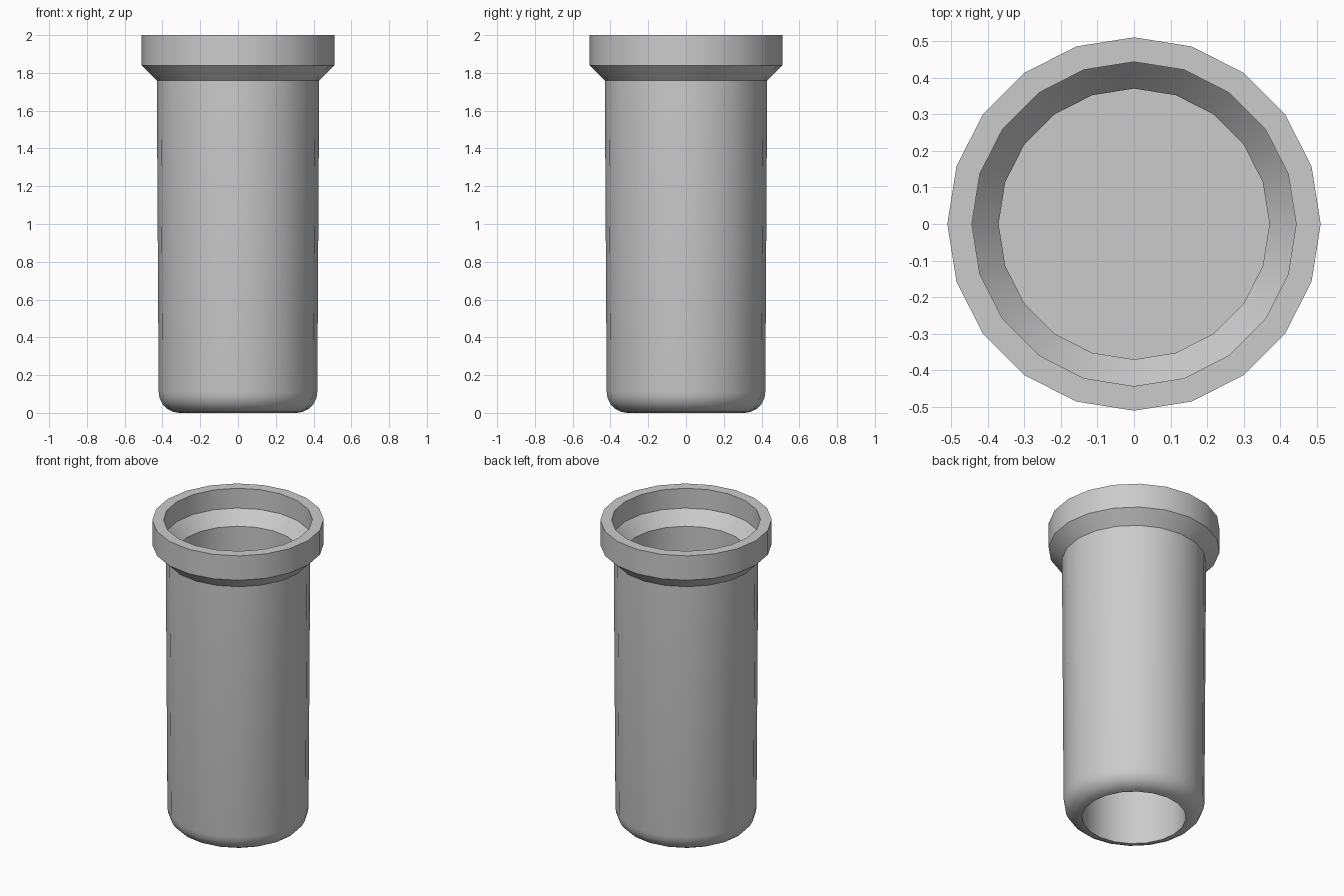
import bpy, bmesh, math

if "Cube" in bpy.data.objects:
    bpy.data.objects.remove(bpy.data.objects["Cube"])

SIDES = 20


def lathe(name, profile):
    """Revolve an (r, z) profile about z; r = 0 ends become single poles."""
    bm = bmesh.new()
    rings = []
    for r, z in profile:
        n = SIDES if r > 0 else 1
        rings.append([bm.verts.new((r * math.cos(2 * math.pi * i / SIDES),
                                    r * math.sin(2 * math.pi * i / SIDES), z))
                      for i in range(n)])
    for a, b in zip(rings, rings[1:]):
        for i in range(SIDES):
            j = (i + 1) % SIDES
            quad = [a[i % len(a)], a[j % len(a)], b[j % len(b)], b[i % len(b)]]
            bm.faces.new(list(dict.fromkeys(quad)))
    bmesh.ops.recalc_face_normals(bm, faces=bm.faces)
    mesh = bpy.data.meshes.new(name)
    bm.to_mesh(mesh)
    bm.free()
    obj = bpy.data.objects.new(name, mesh)
    bpy.context.collection.objects.link(obj)
    bpy.ops.object.select_all(action='DESELECT')
    obj.select_set(True)
    bpy.context.view_layer.objects.active = obj
    bpy.ops.object.shade_smooth_by_angle(angle=math.radians(30))
    return obj


# rounded lower corner, from the bottom opening out to the wall
corner_r = 0.11
corner = [(0.31 + corner_r * math.sin(t), corner_r * (1 - math.cos(t)))
          for t in (math.radians(90 * k / 5) for k in range(6))]

# underside bore, rounded foot, tapered wall, flared collar, inside, inner floor
lathe("tube_body",
      [(0, 0.95), (0.31, 0.95)] + corner +
      [(0.43, 1.76), (0.51, 1.84), (0.51, 2.0),
       (0.443, 2.0), (0.443, 1.87), (0.37, 1.785),
       (0.37, 1.0), (0, 1.0)])
